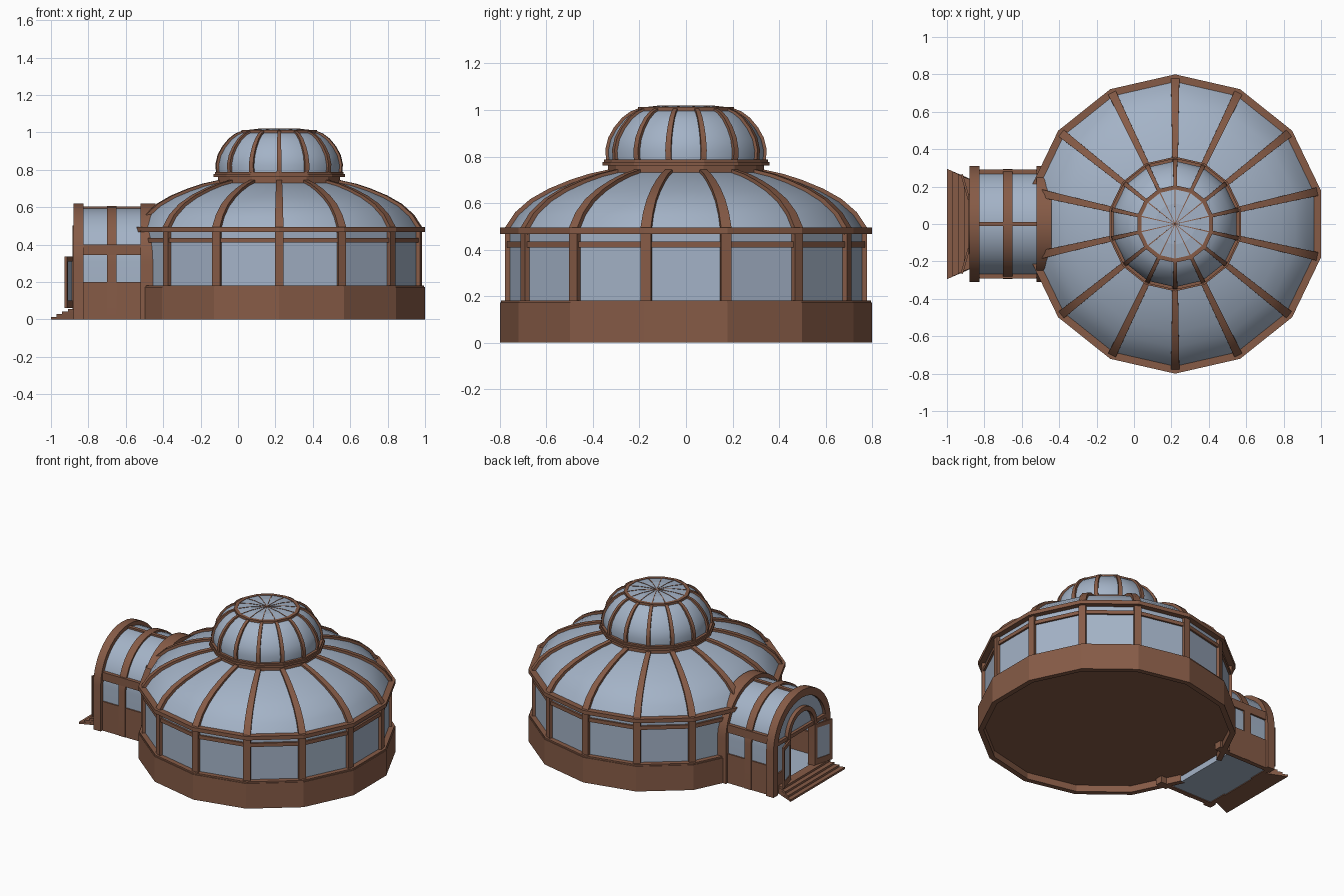
import bpy, math
from math import sin, cos, pi, radians

if "Cube" in bpy.data.objects:
    bpy.data.objects.remove(bpy.data.objects["Cube"])

N, CX = 14, 0.22            # sides and centre of the rotunda


def material(name, rgb):
    m = bpy.data.materials.new(name)
    m.diffuse_color = (*rgb, 1)
    m.use_nodes = True
    m.node_tree.nodes["Principled BSDF"].inputs["Base Color"].default_value = m.diffuse_color
    return m


WOOD = material("brown_frame", (0.24, 0.105, 0.062))
GLASS = material("pale_glass", (0.37, 0.45, 0.57))


def make(name, verts, faces, mat, angle=None):
    me = bpy.data.meshes.new(name)
    me.from_pydata(verts, [], faces)
    import bmesh
    bm = bmesh.new()
    bm.from_mesh(me)
    bmesh.ops.recalc_face_normals(bm, faces=bm.faces)
    bm.to_mesh(me)
    bm.free()
    me.materials.append(mat)
    ob = bpy.data.objects.new(name, me)
    bpy.context.collection.objects.link(ob)
    if angle:
        me.shade_smooth()
        me.set_sharp_from_angle(angle=radians(angle))
    return ob


def ang(k):
    return pi / 2 + 2 * pi * k / N


def ring(name, prof, mat, closed=True, skip=(), angle=None):
    """Sweep an (r, z) profile round the 14 sides."""
    m = len(prof)
    v = [(CX + r * cos(ang(k)), r * sin(ang(k)), z) for k in range(N) for r, z in prof]
    f = [(k * m + j, (k + 1) % N * m + j, (k + 1) % N * m + (j + 1) % m, k * m + (j + 1) % m)
         for k in range(N) if k not in skip for j in range(m if closed else m - 1)]
    return make(name, v, f, mat, angle)


def band(name, r0, r1, z0, z1, skip=()):
    return ring(name, [(r0, z0), (r1, z0), (r1, z1), (r0, z1)], WOOD, skip=skip)


def disc(name, r, z, mat):
    v = [(CX + r * cos(ang(k)), r * sin(ang(k)), z) for k in range(N)]
    return make(name, v, [tuple(range(N))], mat)


def ribs(name, path, w0, w1, depth, lean=1.0):
    """Rectangular bars following an (r, z) path at every corner."""
    v, f = [], []
    m = len(path)
    for k in range(N):
        c, s, b = cos(ang(k)), sin(ang(k)), len(v)
        for i, (r, z) in enumerate(path):
            w = (w0 + (w1 - w0) * i / (m - 1)) / 2
            for rr, zz, t in ((r, z, -w), (r, z, w), (r - depth, z - depth * lean, w),
                              (r - depth, z - depth * lean, -w)):
                v.append((CX + rr * c - t * s, rr * s + t * c, zz))
        for i in range(m - 1):
            a = b + 4 * i
            f += [(a + j, a + (j + 1) % 4, a + 4 + (j + 1) % 4, a + 4 + j) for j in range(4)]
        e = b + 4 * (m - 1)
        f += [(b, b + 1, b + 2, b + 3), (e, e + 1, e + 2, e + 3)]
    return make(name, v, f, WOOD, 30)


def arch(name, x0, x1, ro, ri, zc, base, mat, seg=18):
    """Round-headed arch spanning y, extruded along x."""
    def line(r):
        p = [(r * cos(pi * i / seg), zc + r * sin(pi * i / seg)) for i in range(seg + 1)]
        return [(r, base)] + p + [(-r, base)] if zc > base else p
    v, f = [], []
    for (yo, zo), (yi, zi) in zip(line(ro), line(ri)):
        v += [(x0, yo, zo), (x1, yo, zo), (x1, yi, zi), (x0, yi, zi)]
    n = len(v) // 4
    for i in range(n - 1):
        f += [(4 * i + j, 4 * i + (j + 1) % 4, 4 * i + 4 + (j + 1) % 4, 4 * i + 4 + j) for j in range(4)]
    f += [(0, 1, 2, 3), tuple(4 * n - 4 + j for j in range(4))]
    return make(name, v, f, mat, 30)


def prism(name, plan, z0, z1, mat):
    n = len(plan)
    v = [(x, y, z) for z in (z0, z1) for x, y in plan]
    f = [tuple(range(n)), tuple(range(n, 2 * n))]
    f += [(i, (i + 1) % n, n + (i + 1) % n, n + i) for i in range(n)]
    return make(name, v, f, mat)


def box(name, x0, x1, y0, y1, z0, z1, mat=WOOD):
    return prism(name, [(x0, y0), (x1, y0), (x1, y1), (x0, y1)], z0, z1, mat)


# Rotunda base and walls, with the side facing the porch left open
band("base_wall", 0.765, 0.80, 0, 0.172, (3,))
band("window_sill", 0.75, 0.795, 0.168, 0.182, (3,))
disc("rotunda_floor", 0.78, 0.045, WOOD)
ring("wall_glass", [(0.762, 0.175), (0.762, 0.475)], GLASS, False, (3,))
band("window_rail", 0.75, 0.775, 0.41, 0.435, (3,))
ribs("wall_posts", [(0.778, 0.175), (0.778, 0.475)], 0.045, 0.045, 0.03, 0)
band("eaves_ring", 0.74, 0.80, 0.468, 0.494)

# Lower dome
low = [(0.785, 0.485), (0.735, 0.56), (0.67, 0.617), (0.59, 0.662),
       (0.50, 0.699), (0.42, 0.725), (0.33, 0.745)]
ring("lower_dome_glass", [(r - 0.011, z - 0.011) for r, z in low], GLASS, False, angle=28)
ribs("lower_dome_ribs", low, 0.046, 0.03, 0.025)

# Collar between the domes
band("collar", 0.30, 0.335, 0.715, 0.77)
band("collar_flange", 0.30, 0.36, 0.762, 0.776)
band("collar_cap", 0.30, 0.352, 0.776, 0.787)

# Upper dome and cap
up = [(0.343, 0.78), (0.347, 0.83), (0.335, 0.88), (0.31, 0.925),
      (0.275, 0.967), (0.24, 0.993), (0.20, 1.009)]
ring("upper_dome_glass", [(r - 0.01, z - 0.006) for r, z in up], GLASS, False, angle=28)
ribs("upper_dome_ribs", up, 0.026, 0.018, 0.02, 0.6)
band("cap_ring", 0.185, 0.207, 0.996, 1.012)
ring("cap_glass", [(0.20, 1.007), (0.11, 1.018)], GLASS, False)
disc("cap_top", 0.11, 1.018, GLASS)
ribs("cap_spokes", [(0.195, 1.01), (0.11, 1.02), (0.004, 1.02)], 0.006, 0.003, 0.004)

# Porch vault: arches, glass shell, ridge
arch("porch_front_arch", -0.88, -0.825, 0.31, 0.26, 0.31, 0, WOOD)
arch("porch_middle_arch", -0.70, -0.65, 0.295, 0.265, 0.31, 0, WOOD)
arch("porch_rear_arch", -0.52, -0.44, 0.31, 0.26, 0.31, 0, WOOD)
arch("porch_glass", -0.86, -0.48, 0.283, 0.275, 0.31, 0.1, GLASS)
box("porch_ridge", -0.86, -0.45, -0.012, 0.012, 0.58, 0.604)
box("porch_floor", -0.86, -0.54, -0.275, 0.275, 0.005, 0.05, GLASS)
for s, side in ((1, "left"), (-1, "right")):
    a, b = sorted((s * 0.262, s * 0.292))
    box("porch_wall_" + side, -0.86, -0.48, a, b, 0, 0.2)
    box("porch_rail_" + side, -0.86, -0.48, *sorted((s * 0.25, s * 0.292)), 0.345, 0.40)

# Entrance screen: doorway, fan light and side lights
arch("doorway_frame", -0.885, -0.835, 0.158, 0.128, 0.345, 0.04, WOOD)
arch("screen_glass", -0.86, -0.85, 0.27, 0.14, 0.31, 0.1, GLASS)
arch("fan_light", -0.86, -0.85, 0.135, 0.01, 0.345, 0.345, GLASS)
box("door_transom", -0.88, -0.835, -0.27, 0.27, 0.335, 0.36)
for s, side in ((1, "left"), (-1, "right")):
    box("screen_panel_" + side, -0.87, -0.84, *sorted((s * 0.13, s * 0.27)), 0, 0.14)
    # Door leaf folded back against the screen
    hx, hy, ex, ey = -0.882, 0.13, -0.921, 0.265

    def leaf(name, t0, t1, z0, z1, thick, mat):
        p = [(hx + (ex - hx) * t, hy + (ey - hy) * t) for t in (t0, t1)]
        plan = [(x + d * 0.96, s * (y + d * 0.28)) for x, y, d in
                ((*p[0], -thick), (*p[1], -thick), (*p[1], thick), (*p[0], thick))]
        prism(name + "_" + side, plan, z0, z1, mat)
    leaf("door_hinge_stile", 0, 0.16, 0.06, 0.337, 0.006, WOOD)
    leaf("door_lock_stile", 0.84, 1, 0.06, 0.337, 0.006, WOOD)
    leaf("door_bottom_rail", 0.1, 0.9, 0.06, 0.10, 0.006, WOOD)
    leaf("door_top_rail", 0.1, 0.9, 0.31, 0.337, 0.006, WOOD)
    leaf("door_pane", 0.1, 0.9, 0.09, 0.32, 0.002, GLASS)

# Entrance steps, narrowing toward the door
for i in range(4):
    x, w = -1 + 0.03 * i, 0.295 - 0.015 * i
    prism("step_%d" % (i + 1), [(x, -w), (-0.85, -0.23), (-0.85, 0.23), (x, w)],
          0, 0.014 * (i + 1), WOOD)
